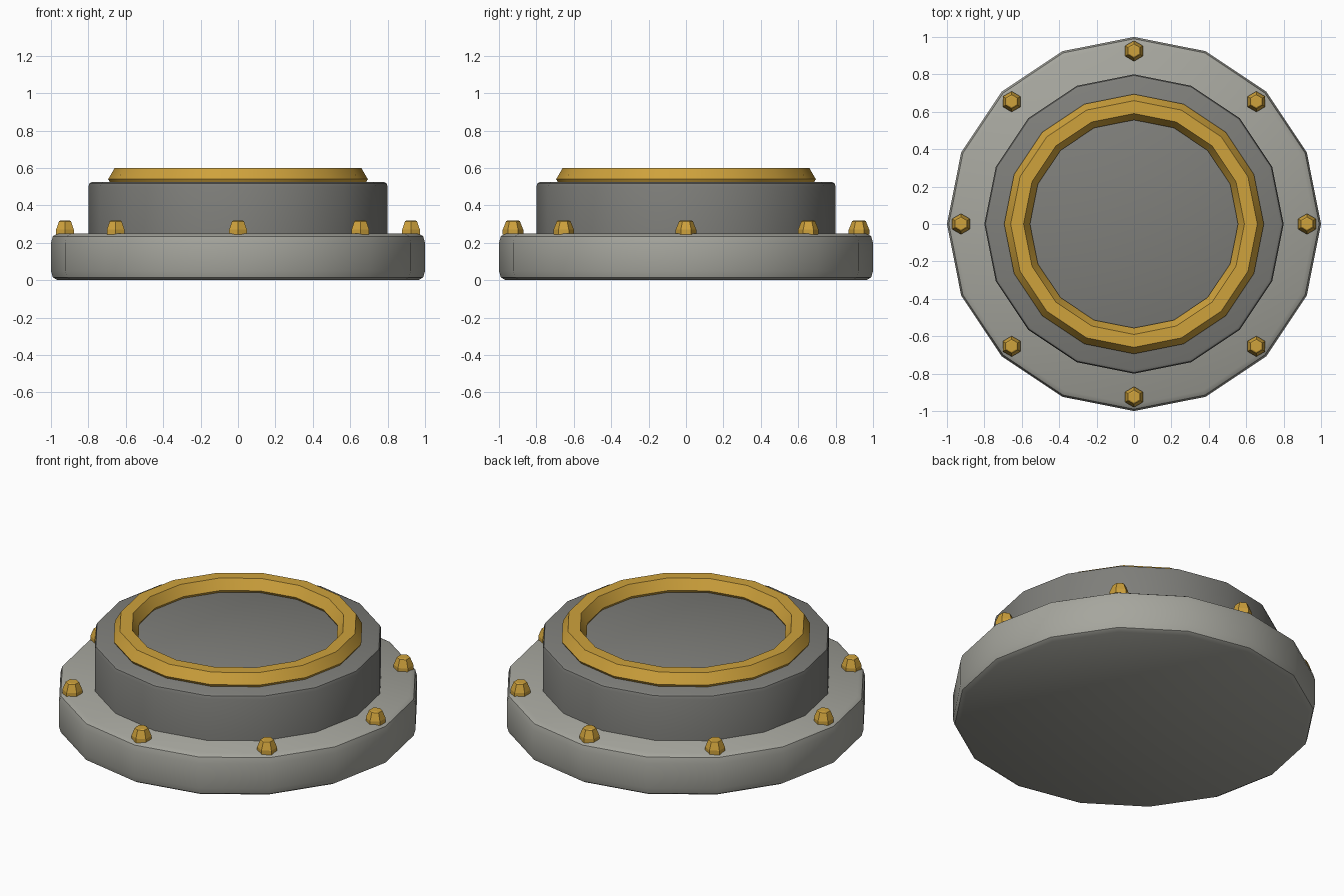
import bpy
import bmesh
import math

cube = bpy.data.objects.get("Cube")
if cube:
    bpy.data.objects.remove(cube, do_unlink=True)


def make_material(name, rgb):
    mat = bpy.data.materials.new(name)
    mat.use_nodes = True
    mat.diffuse_color = (*rgb, 1)
    mat.node_tree.nodes["Principled BSDF"].inputs["Base Color"].default_value = (*rgb, 1)
    return mat


light_grey = make_material("light grey stone", (0.38, 0.38, 0.34))
dark_grey = make_material("dark grey stone", (0.21, 0.21, 0.195))
gold = make_material("gold", (0.62, 0.36, 0.045))


def lathe(name, profile, sides, mat, closed=False, location=(0, 0, 0), smooth=True):
    """Spin a (radius, height) profile; cap its ends unless it is a closed loop."""
    bm = bmesh.new()
    rings = []
    for r, z in profile:
        angles = [math.pi / 2 + math.tau * i / sides for i in range(sides)]
        rings.append([bm.verts.new((r * math.cos(a), r * math.sin(a), z)) for a in angles])
    pairs = list(zip(rings, rings[1:]))
    if closed:
        pairs.append((rings[-1], rings[0]))
    else:
        bm.faces.new(rings[0][::-1])
        bm.faces.new(rings[-1])
    for low, high in pairs:
        for i in range(sides):
            j = (i + 1) % sides
            bm.faces.new((low[i], low[j], high[j], high[i]))
    bmesh.ops.recalc_face_normals(bm, faces=bm.faces[:])
    mesh = bpy.data.meshes.new(name)
    bm.to_mesh(mesh)
    bm.free()
    mesh.materials.append(mat)
    obj = bpy.data.objects.new(name, mesh)
    obj.location = location
    bpy.context.collection.objects.link(obj)
    if smooth:
        bpy.ops.object.select_all(action="DESELECT")
        obj.select_set(True)
        bpy.context.view_layer.objects.active = obj
        bpy.ops.object.shade_smooth_by_angle(angle=math.radians(40))
    return obj


# Wide base plate with rounded rims
lathe("base_plate", [(0.965, 0), (0.99, 0.015), (1, 0.05),
                     (1, 0.2), (0.99, 0.235), (0.965, 0.25)], 16, light_grey)

# Raised drum with a softened top rim
lathe("drum", [(0.8, 0.22), (0.8, 0.5), (0.794, 0.518), (0.78, 0.525)], 16, dark_grey)

# Six-sided ring set into the top of the drum
ring_profile = [(0.625 + 0.069 * math.cos(k * math.pi / 3),
                 0.54 + 0.069 * math.sin(k * math.pi / 3)) for k in range(6)]
lathe("top_ring", ring_profile, 16, gold, closed=True)

# Eight bolts around the base plate
for k in range(8):
    a = k * math.pi / 4
    lathe(f"bolt_{k + 1}", [(0.055, 0), (0.055, 0.025), (0.037, 0.07), (0.03, 0.074)], 6, gold,
          location=(0.925 * math.cos(a), 0.925 * math.sin(a), 0.245), smooth=False)
